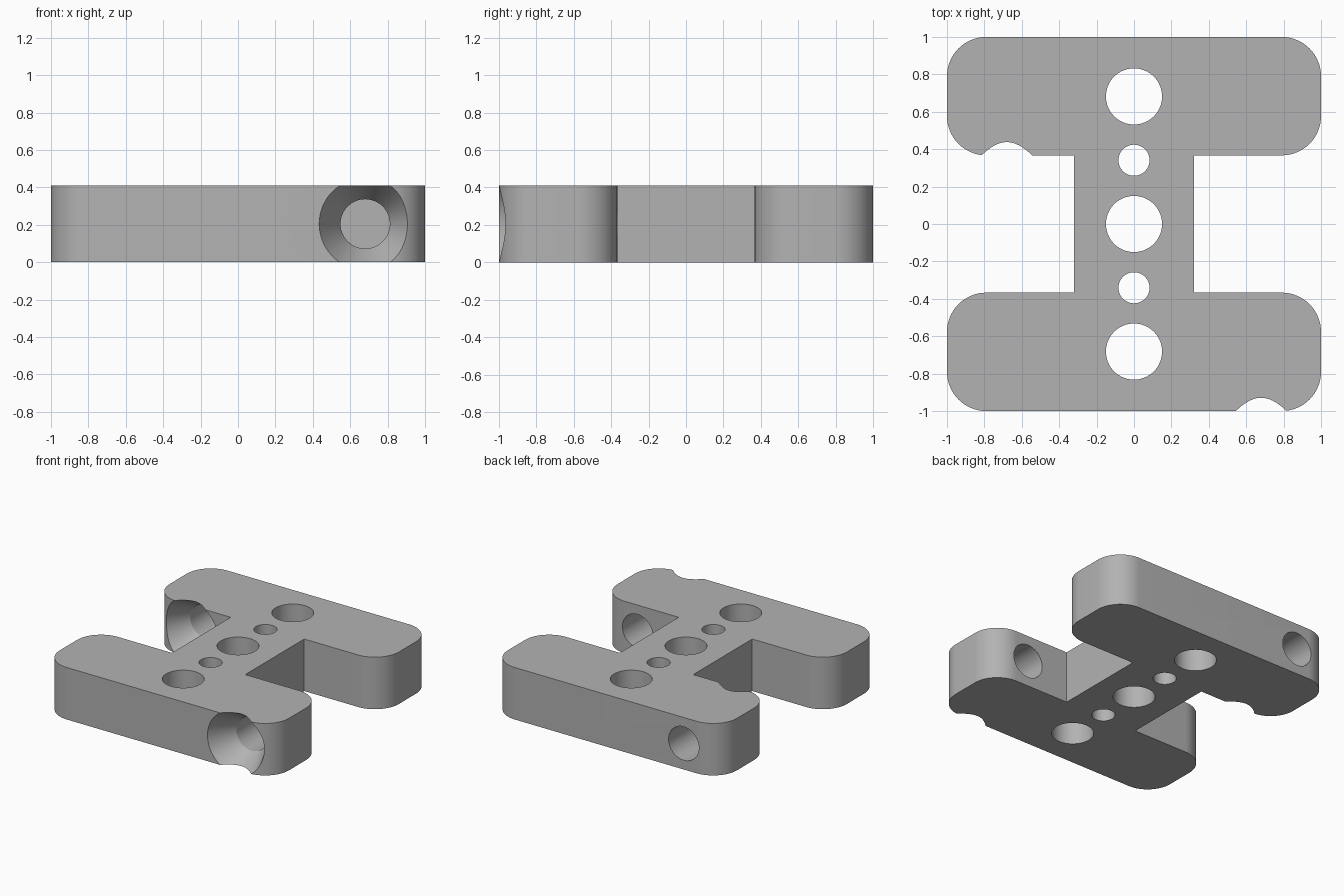
import bpy, bmesh
from math import cos, sin, pi, radians
from mathutils import Vector, Matrix

if "Cube" in bpy.data.objects:
    bpy.data.objects.remove(bpy.data.objects["Cube"], do_unlink=True)

HEIGHT = 0.41        # plate thickness
INNER = 0.367        # inner edge of each bar
WEB = 0.32           # half width of the middle web
ROUND = 0.21         # bar corner radius
SIDES = 64

grey = bpy.data.materials.new("plain grey")
grey.use_nodes = True
grey.diffuse_color = (0.45, 0.45, 0.45, 1)
grey.node_tree.nodes["Principled BSDF"].inputs["Base Color"].default_value = (0.45, 0.45, 0.45, 1)


def make_object(name, bm):
    bmesh.ops.recalc_face_normals(bm, faces=bm.faces)
    mesh = bpy.data.meshes.new(name)
    bm.to_mesh(mesh)
    bm.free()
    obj = bpy.data.objects.new(name, mesh)
    bpy.context.collection.objects.link(obj)
    obj.data.materials.append(grey)
    return obj


def corner(sx, y, side, start):
    """Quarter-circle corner of a bar; side is the y direction it faces."""
    steps = 16
    return [(sx * (1 - ROUND) + ROUND * cos(start + pi / 2 * i / steps),
             y - side * ROUND + ROUND * sin(start + pi / 2 * i / steps))
            for i in range(steps + 1)]


def lathe(bm, rings, place):
    """Closed solid of revolution around local z from (radius, z) rings."""
    loops = []
    for r, z in rings:
        loops.append([bm.verts.new(place @ Vector((r * cos(2 * pi * i / SIDES),
                                                   r * sin(2 * pi * i / SIDES), z)))
                      for i in range(SIDES)])
    for a, b in zip(loops, loops[1:]):
        for i in range(SIDES):
            j = (i + 1) % SIDES
            bm.faces.new((a[i], a[j], b[j], b[i]))
    bm.faces.new(loops[0])
    bm.faces.new(loops[-1])


# Plate outline, half of it turned about the centre for the other half
half = [(WEB, INNER)]
half += corner(1, INNER, -1, -pi / 2)
half += corner(1, 1, 1, 0)
half += corner(-1, 1, 1, pi / 2)
half += corner(-1, INNER, -1, pi)
half += [(-WEB, INNER)]
outline = half + [(-x, -y) for x, y in half]

bm = bmesh.new()
base = bm.faces.new([bm.verts.new((x, y, 0)) for x, y in outline])
top = bmesh.ops.extrude_face_region(bm, geom=[base])
bmesh.ops.translate(bm, vec=(0, 0, HEIGHT),
                    verts=[v for v in top["geom"] if isinstance(v, bmesh.types.BMVert)])
plate = make_object("h_shaped_plate", bm)

# Vertical holes along the centre line
bm = bmesh.new()
for y, r in ((-0.682, 0.15), (-0.341, 0.083), (0, 0.15), (0.341, 0.083), (0.682, 0.15)):
    lathe(bm, [(r, -0.1), (r, HEIGHT + 0.1)], Matrix.Translation((0, y, 0)))

# Countersunk holes running front to back through each bar
bore, mouth, slope, lead = 0.132, 0.246, 0.577, 0.05
sink = [(mouth + slope * lead, -lead), (bore, (mouth - bore) / slope), (bore, 0.7)]
for x, y in ((0.68, -1), (-0.68, INNER)):
    lathe(bm, sink, Matrix.Translation((x, y, HEIGHT / 2)) @ Matrix.Rotation(radians(-90), 4, 'X'))
cutter = make_object("hole_cutter", bm)
cutter.hide_render = True

# Cut the holes and keep the result
cut = plate.modifiers.new("holes", 'BOOLEAN')
cut.operation = 'DIFFERENCE'
cut.solver = 'EXACT'
cut.object = cutter
bpy.ops.object.select_all(action='DESELECT')
bpy.context.view_layer.objects.active = plate
plate.select_set(True)
bpy.ops.object.modifier_apply(modifier=cut.name)
bpy.data.objects.remove(cutter, do_unlink=True)
bpy.ops.object.shade_smooth_by_angle(angle=radians(25))
